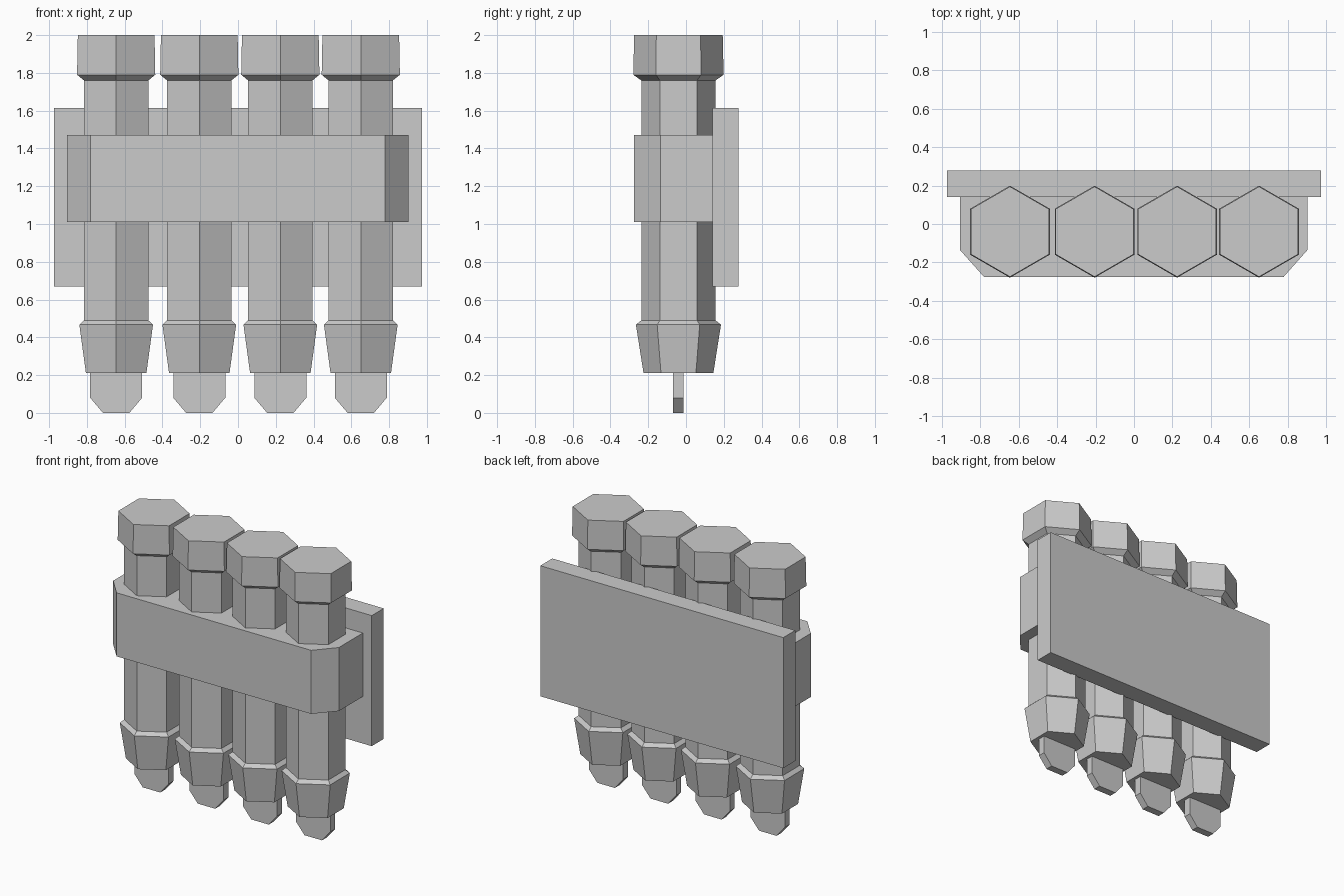
import bpy, math

if "Cube" in bpy.data.objects:
    bpy.data.objects.remove(bpy.data.objects["Cube"])

def mesh_object(name, verts, faces):
    mesh = bpy.data.meshes.new(name)
    mesh.from_pydata(verts, [], faces)
    mesh.update()
    ob = bpy.data.objects.new(name, mesh)
    bpy.context.collection.objects.link(ob)
    return ob

def loft(name, rings):
    """Closed solid through equal-sized rings, listed bottom to top, counter-clockwise."""
    n = len(rings[0])
    verts = [v for ring in rings for v in ring]
    faces = [tuple(reversed(range(n))), tuple(range(len(verts) - n, len(verts)))]
    for k in range(len(rings) - 1):
        for i in range(n):
            j = (i + 1) % n
            faces.append((k*n + i, k*n + j, (k+1)*n + j, (k+1)*n + i))
    return mesh_object(name, verts, faces)

def hexagon(x, y, z, apothem):
    # corners point along +y and -y
    r = apothem / math.cos(math.pi / 6)
    return [(x + r*math.cos(a), y + r*math.sin(a), z)
            for a in (math.pi/6 + i*math.pi/3 for i in range(6))]

def prism(name, outline, z0, z1):
    return loft(name, [[(x, y, z) for x, y in outline] for z in (z0, z1)])

# Back plate
prism("back_plate", [(-0.973, 0.14), (0.973, 0.14), (0.973, 0.277), (-0.973, 0.277)], 0.67, 1.615)

# Retaining band with chamfered front corners
prism("retaining_band", [(-0.78, -0.275), (0.778, -0.275), (0.902, -0.135),
                         (0.902, 0.14), (-0.905, 0.14), (-0.905, -0.135)], 1.01, 1.47)

# Hexagonal rods: (z, apothem) profile of tapered collar, shaft and head
ROD = [(0.21, 0.16), (0.467, 0.195), (0.49, 0.17), (0.49, 0.17), (1.76, 0.17),
       (1.79, 0.207), (2.0, 0.203)]
ROD.pop(3)
CY = -0.04
for i, cx in enumerate((-0.645, -0.205, 0.224, 0.65), 1):
    loft(f"rod_{i}", [hexagon(cx, CY, z, a) for z, a in ROD])
    # Flat tip with chamfered lower corners
    tip = [(0.07, 0.007, 0.0), (0.1375, 0.0, 0.08), (0.1375, 0.0, 0.22)]
    loft(f"flat_tip_{i}", [[(cx - w, CY - 0.028, z), (cx + w, CY - 0.028, z),
                            (cx + w, CY + 0.026, z), (cx - w, CY + 0.026, z)]
                           for w, _, z in tip])
